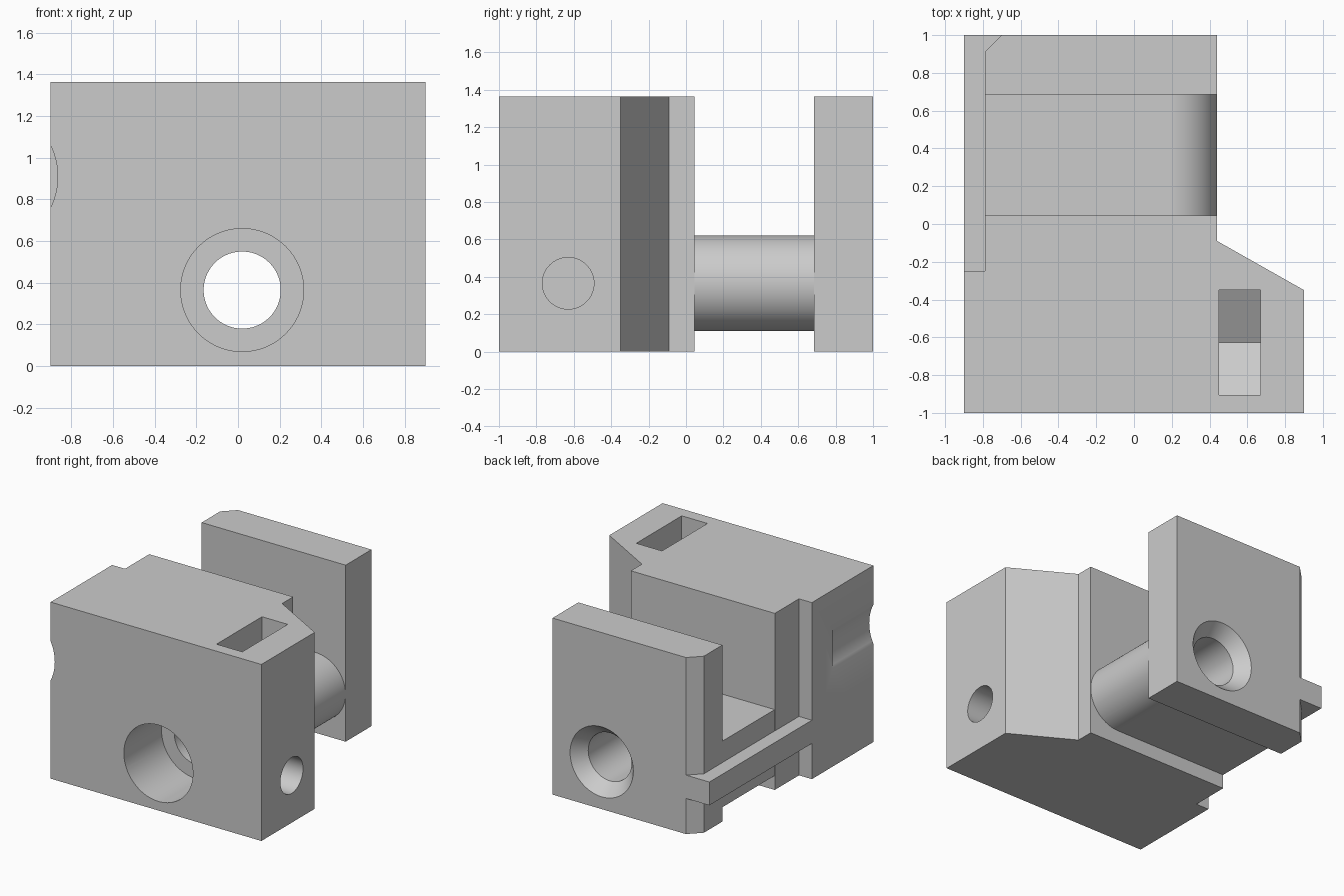
import bpy
import bmesh
from math import sin, cos, pi, radians

cube = bpy.data.objects.get("Cube")
if cube:
    bpy.data.objects.remove(cube)

HEIGHT = 1.363
ROD_X, ROD_Z = 0.02, 0.365

grey = bpy.data.materials.new("plain_grey")
grey.use_nodes = True
grey.diffuse_color = (0.6, 0.6, 0.6, 1)
grey.node_tree.nodes["Principled BSDF"].inputs["Base Color"].default_value = (0.6, 0.6, 0.6, 1)


def arc(cx, cy, r, start=0.0, end=2 * pi, steps=72):
    count = steps if end - start >= 2 * pi else steps + 1
    angles = [start + (end - start) * i / steps for i in range(count)]
    return [(cx + r * cos(a), cy + r * sin(a)) for a in angles]


def loft(name, axis, low, high, profile, top_profile=None):
    """Solid between two matching outlines placed at low and high along an axis."""
    place = {"x": lambda a, b, h: (h, a, b),
             "y": lambda a, b, h: (a, h, b),
             "z": lambda a, b, h: (a, b, h)}[axis]
    bm = bmesh.new()
    bottom = [bm.verts.new(place(a, b, low)) for a, b in profile]
    top = [bm.verts.new(place(a, b, high)) for a, b in top_profile or profile]
    bm.faces.new(bottom)
    bm.faces.new(top)
    n = len(bottom)
    for i in range(n):
        j = (i + 1) % n
        bm.faces.new((bottom[i], bottom[j], top[j], top[i]))
    bmesh.ops.recalc_face_normals(bm, faces=bm.faces)
    mesh = bpy.data.meshes.new(name)
    bm.to_mesh(mesh)
    bm.free()
    mesh.materials.append(grey)
    obj = bpy.data.objects.new(name, mesh)
    bpy.context.collection.objects.link(obj)
    return obj


def combine(target, other, operation):
    """Apply an exact boolean and remove the helper."""
    mod = target.modifiers.new(other.name, "BOOLEAN")
    mod.operation = operation
    mod.solver = "EXACT"
    mod.object = other
    bpy.context.view_layer.objects.active = target
    bpy.ops.object.modifier_apply(modifier=mod.name)
    bpy.data.objects.remove(other)


# Front block with a slanted corner and a stepped side
body = loft("clamp_body", "z", 0, HEIGHT, [
    (-0.9, -1), (0.9, -1), (0.9, -0.35), (0.44, -0.09),
    (0.44, 0.045), (-0.79, 0.045), (-0.79, -0.25), (-0.9, -0.25)])

# Back plate with one chamfered corner
back_plate = loft("back_plate", "z", 0, HEIGHT, [
    (-0.79, 0.685), (0.44, 0.685), (0.44, 1), (-0.7, 1), (-0.79, 0.91)])

# Round-nosed bridge joining block and plate
nose = arc(0.184, ROD_Z, 0.255, -pi / 2, pi / 2, 48)
bridge = loft("bridge", "y", -0.05, 0.8,
              nose + [(-0.789, ROD_Z + 0.255), (-0.789, ROD_Z - 0.255)])

# Guide rail along the side
rail = loft("guide_rail", "z", ROD_Z - 0.09, ROD_Z + 0.09, [
    (-0.9, -0.25), (-0.7, -0.25), (-0.7, 1), (-0.9, 1)])

for part in (back_plate, bridge, rail):
    combine(body, part, "UNION")

# Holes and pockets
cutters = [
    loft("rod_hole", "y", -1.2, 1.2, arc(ROD_X, ROD_Z, 0.185)),
    loft("counterbore", "y", -1.2, -0.54, arc(ROD_X, ROD_Z, 0.295)),
    loft("countersink", "y", 0.9, 1.1,
         arc(ROD_X, ROD_Z, 0.185), arc(ROD_X, ROD_Z, 0.355)),
    loft("nut_slot", "x", 0.45, 0.67, [
        (-0.905, 1.5), (-0.905, 0.205), (-0.628, 0.045),
        (-0.35, 0.205), (-0.35, 1.5)]),
    loft("screw_hole", "x", 0.6, 1.1, arc(-0.63, ROD_Z, 0.138)),
    loft("side_groove", "y", -1.2, -0.5, arc(-1.205, 0.91, 0.34, steps=96)),
]
for cutter in cutters:
    combine(body, cutter, "DIFFERENCE")

# Smooth round walls, crisp corners
bpy.ops.object.select_all(action="DESELECT")
body.select_set(True)
bpy.context.view_layer.objects.active = body
bpy.ops.object.shade_smooth_by_angle(angle=radians(25))
